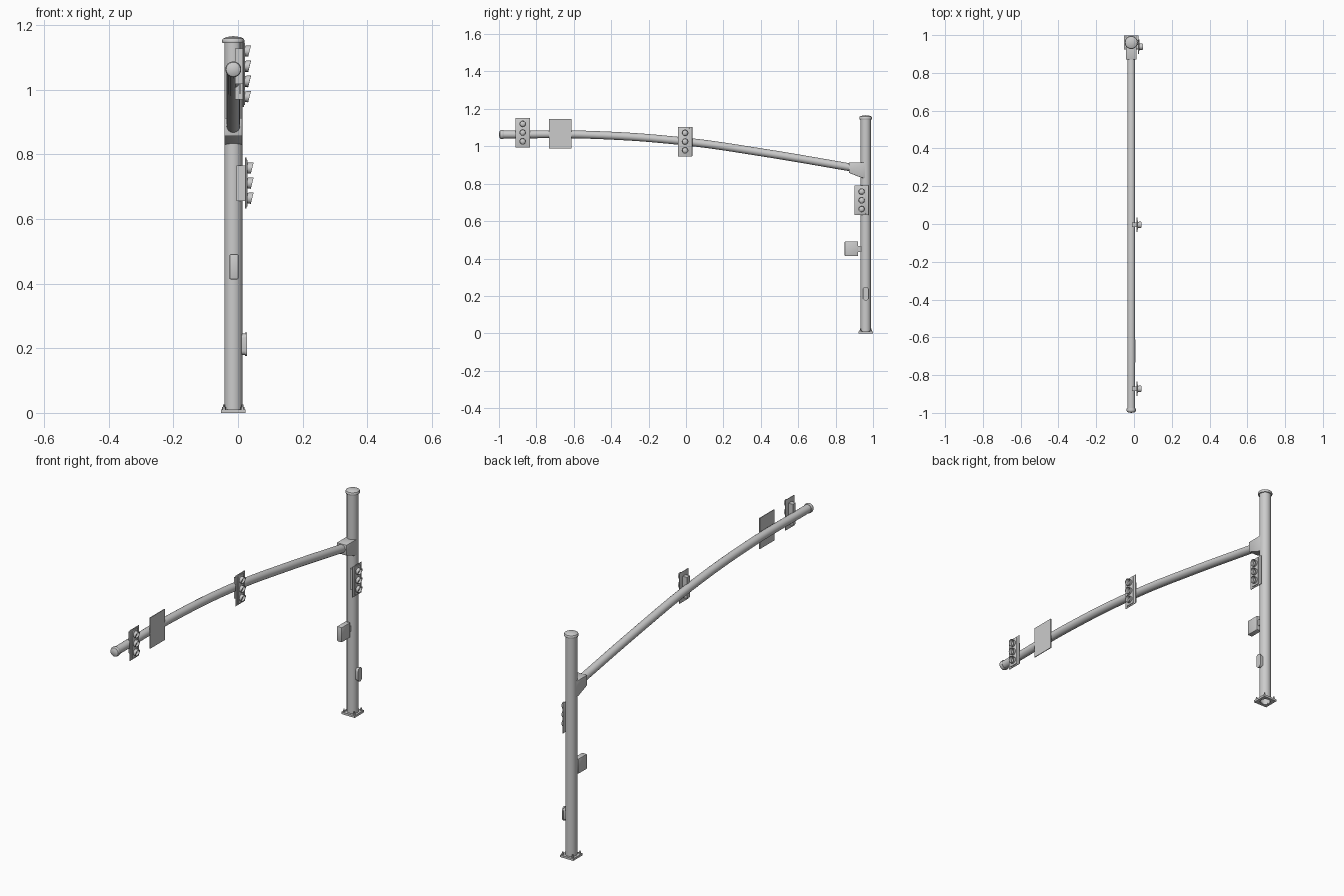
import bpy, bmesh, math
from mathutils import Vector

if "Cube" in bpy.data.objects:
    bpy.data.objects.remove(bpy.data.objects["Cube"])

CX, PY = -0.0145, 0.961          # pole axis


def add(name, bm, smooth=True):
    bmesh.ops.recalc_face_normals(bm, faces=bm.faces)
    me = bpy.data.meshes.new(name)
    bm.to_mesh(me)
    bm.free()
    ob = bpy.data.objects.new(name, me)
    bpy.context.collection.objects.link(ob)
    if smooth:
        bpy.ops.object.select_all(action='DESELECT')
        bpy.context.view_layer.objects.active = ob
        ob.select_set(True)
        bpy.ops.object.shade_smooth_by_angle(angle=math.radians(35))
    return ob


def box(name, c, s, bevel=0):
    bm = bmesh.new()
    bmesh.ops.create_cube(bm, size=1)
    for v in bm.verts:
        v.co = Vector(c) + Vector([v.co[i] * s[i] for i in range(3)])
    if bevel:
        bmesh.ops.bevel(bm, geom=bm.edges[:], offset=bevel, segments=2, profile=0.5, affect='EDGES')
    return add(name, bm, bool(bevel))


def lathe(name, profile, place, n=32, closed=False):
    """Revolve (radius, height) points; place maps local (a, b, h) to world."""
    bm = bmesh.new()
    rings = []
    for r, h in profile:
        if r == 0:
            rings.append([bm.verts.new(place(0, 0, h))] * n)
        else:
            rings.append([bm.verts.new(place(r * math.cos(2 * math.pi * i / n),
                                             r * math.sin(2 * math.pi * i / n), h)) for i in range(n)])
    for a, b in zip(rings, rings[1:] + rings[:1] if closed else rings[1:]):
        for i in range(n):
            j = (i + 1) % n
            bm.faces.new(list(dict.fromkeys([a[i], a[j], b[j], b[i]])))
    return add(name, bm)


def extrude_x(name, pts, x0, x1, bevel=0):
    """Prism from a (y, z) outline between two x positions."""
    bm = bmesh.new()
    f = bm.faces.new([bm.verts.new((x0, y, z)) for y, z in pts])
    g = bmesh.ops.extrude_face_region(bm, geom=[f])
    bmesh.ops.translate(bm, vec=(x1 - x0, 0, 0),
                        verts=[v for v in g['geom'] if isinstance(v, bmesh.types.BMVert)])
    if bevel:
        bmesh.ops.bevel(bm, geom=bm.edges[:], offset=bevel, segments=2, profile=0.5, affect='EDGES')
    return add(name, bm)


def up(x, y):
    return lambda a, b, h: (x + a, y + b, h)


# Pole: hollow tube with domed cap
lathe("pole", [(0.028, 0.004), (0.028, 1.148), (0.024, 1.148), (0.024, 0.004)], up(CX, PY), closed=True)
lathe("pole_cap", [(0, 1.144), (0.033, 1.144), (0.0345, 1.147), (0.0345, 1.153), (0.032, 1.158),
                   (0.022, 1.163), (0, 1.166)], up(CX, PY))

# Base plate: square with a round hole, plus corner bolts
bm = bmesh.new()
loops = []
n, H = 32, 0.038
for z in (0, 0.011):
    for kind in (0, 1):
        ring = []
        for i in range(n):
            c, s = math.cos(2 * math.pi * i / n), math.sin(2 * math.pi * i / n)
            k = 0.025 if kind else H / max(abs(c), abs(s))
            ring.append(bm.verts.new((CX + k * c, PY + k * s, z)))
        loops.append(ring)
for a, b in ((0, 1), (1, 3), (3, 2), (2, 0)):
    for i in range(n):
        j = (i + 1) % n
        bm.faces.new([loops[a][i], loops[a][j], loops[b][j], loops[b][i]])
add("base_plate", bm)
for sx in (-1, 1):
    for sy in (-1, 1):
        p = up(CX + sx * 0.029, PY + sy * 0.029)
        lathe("base_nut", [(0, 0.011), (0.006, 0.011), (0.006, 0.018), (0, 0.018)], p, 6)
        lathe("base_bolt", [(0.003, 0.015), (0.003, 0.026), (0, 0.026)], p, 10)

# Curved mast arm
cu = bpy.data.curves.new("mast_arm", 'CURVE')
cu.dimensions = '3D'
cu.bevel_depth, cu.bevel_resolution, cu.resolution_u = 0.021, 6, 8
cu.use_fill_caps = True
sp = cu.splines.new('BEZIER')
path = [(0.91, 0.882), (0.4, 0.968), (0, 1.025), (-0.5, 1.061), (-0.985, 1.063)]
sp.bezier_points.add(len(path) - 1)
for bp, (y, z) in zip(sp.bezier_points, path):
    bp.co = (CX, y, z)
    bp.handle_left_type = bp.handle_right_type = 'AUTO'
sp.use_smooth = True
arm = bpy.data.objects.new("mast_arm", cu)
bpy.context.collection.objects.link(arm)

# Arm end cap
lathe("arm_cap", [(0, 0), (0.023, 0), (0.0245, 0.003), (0.0245, 0.012), (0.022, 0.018), (0.014, 0.022), (0, 0.024)],
      lambda a, b, h: (CX + a, -0.976 - h, 1.063 + b))

# Bracket joining arm to pole
extrude_x("arm_bracket", [(0.87, 0.913), (0.96, 0.913), (0.96, 0.829), (0.938, 0.832), (0.872, 0.858)],
          CX - 0.028, CX + 0.028, 0.003)


# Traffic signals: back plate, housing, lenses and slanted visors facing +x
def signal(x, y, z, back):
    box("signal_backplate", (x, y, z), (0.004, 0.077, 0.158), 0.0015)
    box("signal_housing", (x + 0.003, y, z), (0.006, 0.046, 0.145), 0.002)
    box("signal_mount", ((x + back) / 2, y, z), (x - back, 0.024, 0.11))
    for k in (-1, 0, 1):
        zc = z + k * 0.0465
        x0 = x + 0.005
        lathe("signal_lens", [(0.015, 0.0), (0.012, 0.003), (0.006, 0.005), (0, 0.0055)],
              lambda a, b, h: (x0 + h, y + a, zc + b), 20)
        # front rim leans forward at the top
        lathe("signal_visor", [(0.0165, 0), (0.0175, 1), (0.0155, 1), (0.0145, 0)],
              lambda a, b, h: (x0 + h * (0.015 + b * 0.25), y + a, zc + b), 20, closed=True)


signal(0.016, -0.873, 1.073, -0.01)
signal(0.016, -0.005, 1.025, -0.01)
signal(0.024, 0.939, 0.711, -0.005)

# Flat sign panel on the arm
box("sign_panel", (0.0065, -0.672, 1.067), (0.004, 0.121, 0.16))

# Pedestrian control box and its stub mount
box("control_box", (CX + 0.002, 0.884, 0.452), (0.028, 0.072, 0.078), 0.004)
box("control_box_mount", (CX + 0.002, 0.928, 0.452), (0.014, 0.025, 0.032))


# Access hatch low on the pole
def stadium(w, h, n=8):
    s = h - w
    return [(PY + w * math.cos(math.pi * i / n), 0.212 + s + w * math.sin(math.pi * i / n)) for i in range(n + 1)] + \
           [(PY - w * math.cos(math.pi * i / n), 0.212 - s - w * math.sin(math.pi * i / n)) for i in range(n + 1)]


extrude_x("hatch_frame", stadium(0.013, 0.033), 0.0, 0.022)
extrude_x("hatch_cover", stadium(0.0155, 0.0365), 0.021, 0.028)
